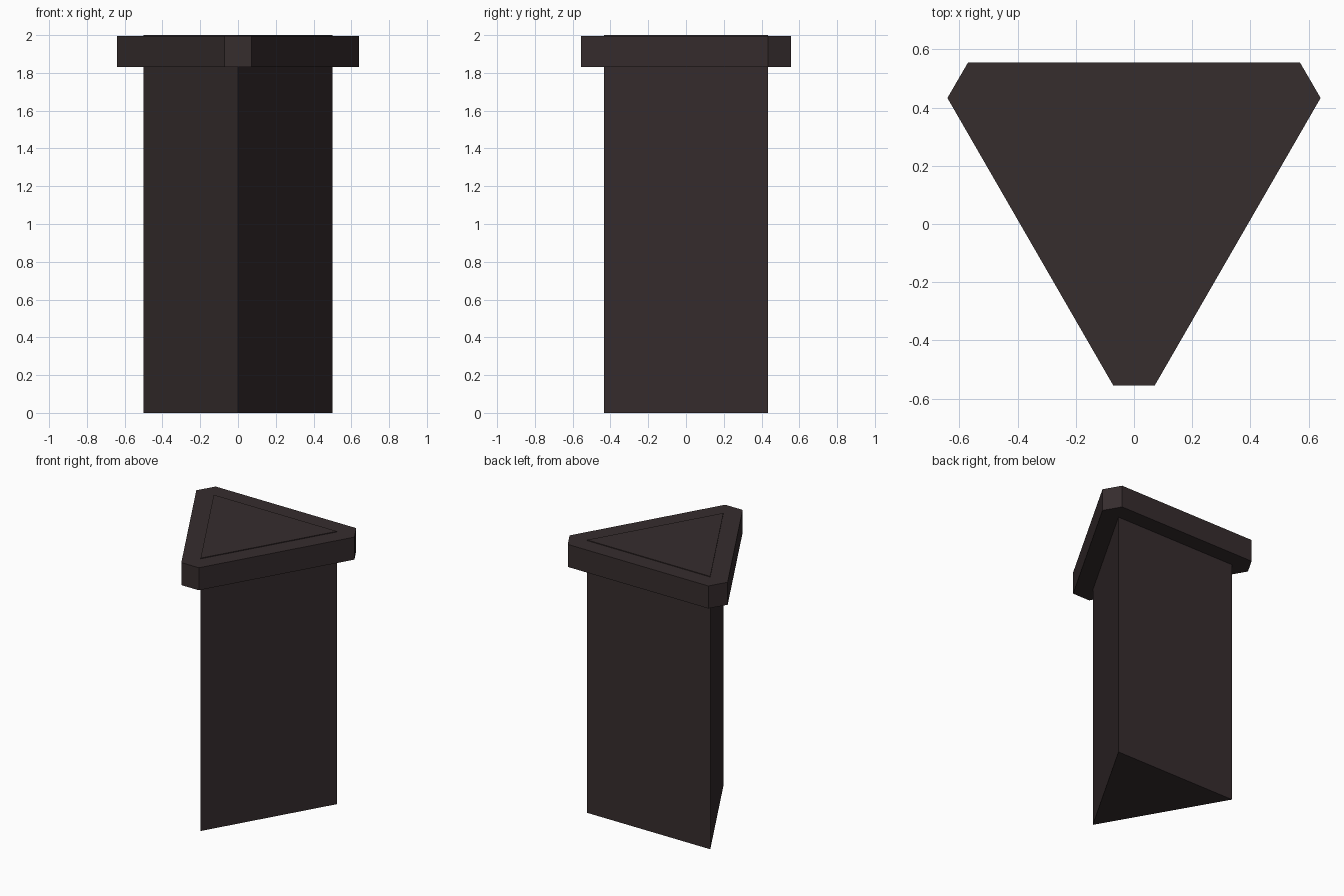
import bpy, bmesh

if "Cube" in bpy.data.objects:
    bpy.data.objects.remove(bpy.data.objects["Cube"])

# One flat colour for the whole pillar
dark = bpy.data.materials.new("dark_brown")
dark.diffuse_color = (0.037, 0.026, 0.027, 1)
dark.use_nodes = True
dark.node_tree.nodes["Principled BSDF"].inputs["Base Color"].default_value = dark.diffuse_color


def prism(name, outline, z0, z1):
    """Extrude a counter-clockwise outline from z0 to z1."""
    bm = bmesh.new()
    base = bm.faces.new([bm.verts.new((x, y, z0)) for x, y in outline])
    ext = bmesh.ops.extrude_face_region(bm, geom=[base], use_keep_orig=True)
    top = [v for v in ext["geom"] if isinstance(v, bmesh.types.BMVert)]
    bmesh.ops.translate(bm, verts=top, vec=(0, 0, z1 - z0))
    bmesh.ops.recalc_face_normals(bm, faces=bm.faces)
    mesh = bpy.data.meshes.new(name)
    bm.to_mesh(mesh)
    bm.free()
    mesh.materials.append(dark)
    obj = bpy.data.objects.new(name, mesh)
    bpy.context.collection.objects.link(obj)
    return obj


# Triangular shaft, its top standing just proud of the collar
prism("shaft", [(0, -0.433), (0.5, 0.433), (-0.5, 0.433)], 0, 2.0)

# Collar: wider triangle with clipped corners, mirrored about x = 0
right = [(0.071, -0.555), (0.641, 0.433), (0.57, 0.555)]
left = [(-x, y) for x, y in reversed(right)]
prism("collar", right + left, 1.83, 1.995)
